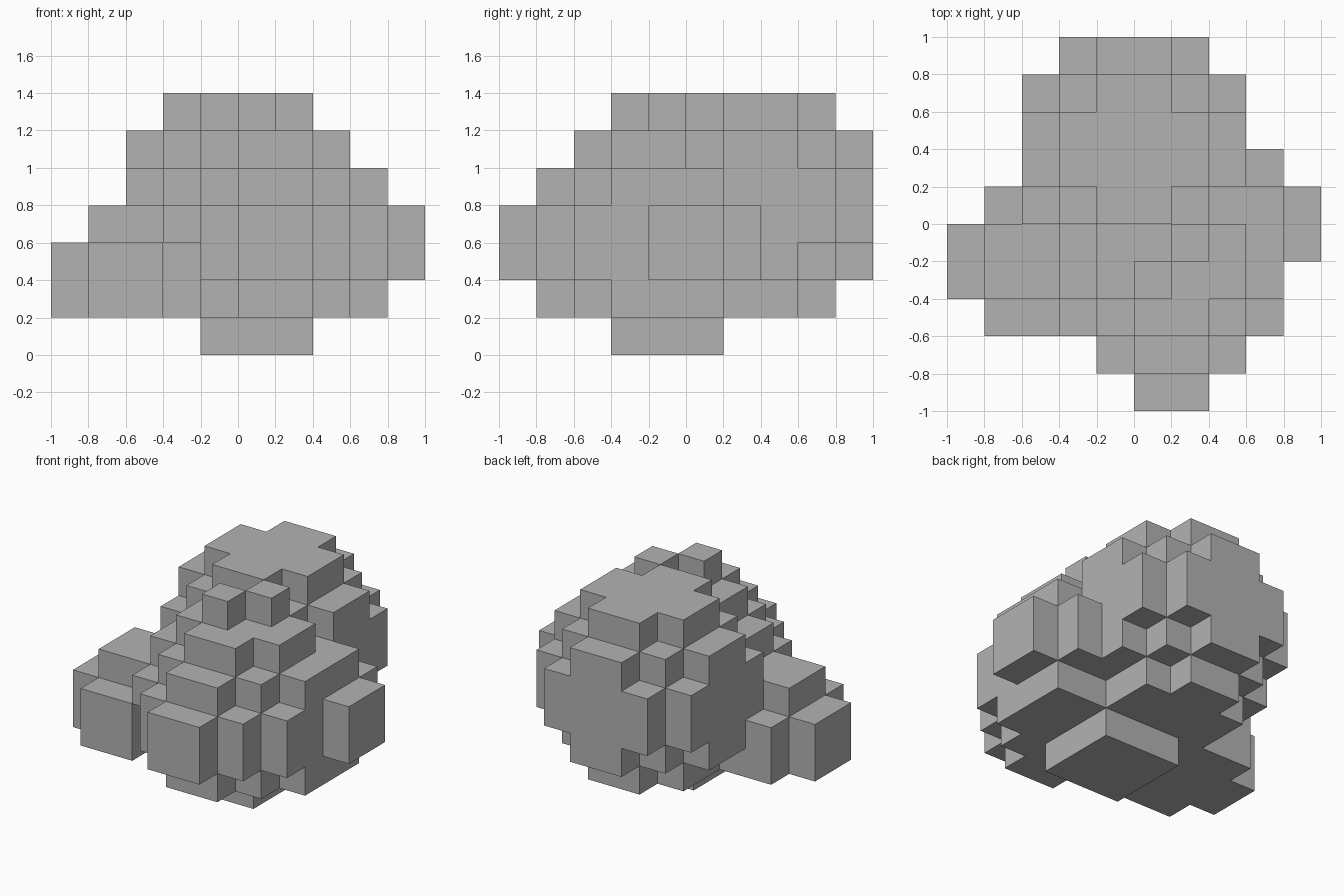
import bpy, bmesh, math
from itertools import product
from mathutils import Vector

cube = bpy.data.objects.get("Cube")
if cube:
    bpy.data.objects.remove(cube, do_unlink=True)

STEP = 0.2
cells = set()


def block(x0, x1, y0, y1, z0, z1):
    """Fill a box of grid cells."""
    cells.update(product(range(x0, x1), range(y0, y1), range(z0, z1)))


def lump(centre, tiers):
    """Stack boxes mirrored about a centre line: half width, y span, z span."""
    for half, *spans in tiers:
        block(centre - half, centre + half, *spans)


# Rounded back lump, the tallest mass
lump(5, [(1, 5, 9, 1, 7), (1, 5, 10, 2, 6),
         (2, 6, 8, 1, 7), (2, 5, 9, 2, 6), (2, 5, 10, 3, 5),
         (3, 6, 8, 2, 6), (3, 5, 9, 3, 5)])

# Rounded front lump
lump(6, [(1, 0, 6, 2, 4), (1, 1, 6, 1, 5), (1, 2, 6, 1, 6),
         (2, 1, 6, 2, 4), (2, 2, 6, 1, 5), (2, 3, 5, 1, 6),
         (3, 2, 7, 2, 4), (3, 3, 6, 1, 5), (4, 4, 6, 2, 4)])

# Low spur on the -x side
block(0, 3, 3, 5, 1, 3)
block(1, 3, 2, 6, 1, 3)
block(1, 3, 3, 5, 1, 4)

# Foot, two knobs on top and one chipped notch
block(4, 7, 3, 6, 0, 1)
cells.update([(5, 3, 6), (6, 4, 6)])
cells.discard((3, 2, 2))

# Skin: one quad for each exposed cell side
bm = bmesh.new()
corners = {}


def corner(p):
    key = tuple(round(c) for c in p)
    if key not in corners:
        corners[key] = bm.verts.new((key[0] * STEP - 1, key[1] * STEP - 1, key[2] * STEP))
    return corners[key]


for cell in sorted(cells):
    middle = Vector(cell) + Vector((0.5, 0.5, 0.5))
    for axis, sign in product(range(3), (-1, 1)):
        n = Vector((0, 0, 0))
        n[axis] = sign
        if tuple(round(c) for c in Vector(cell) + n) in cells:
            continue
        u = Vector((0, 0, 0))
        u[(axis + 1) % 3] = 1
        v = n.cross(u)
        bm.faces.new([corner(middle + (n + a * u + b * v) / 2)
                      for a, b in ((-1, -1), (1, -1), (1, 1), (-1, 1))])

# Merge flat neighbours into clean large faces
bmesh.ops.dissolve_limit(bm, angle_limit=math.radians(1),
                         verts=bm.verts[:], edges=bm.edges[:])
mesh = bpy.data.meshes.new("blocky_rock")
bm.to_mesh(mesh)
bm.free()

stone = bpy.data.materials.new("stone_grey")
stone.use_nodes = True
colour = (0.45, 0.45, 0.45, 1)
stone.diffuse_color = colour
stone.node_tree.nodes["Principled BSDF"].inputs["Base Color"].default_value = colour
mesh.materials.append(stone)

rock = bpy.data.objects.new("blocky_rock", mesh)
bpy.context.collection.objects.link(rock)
